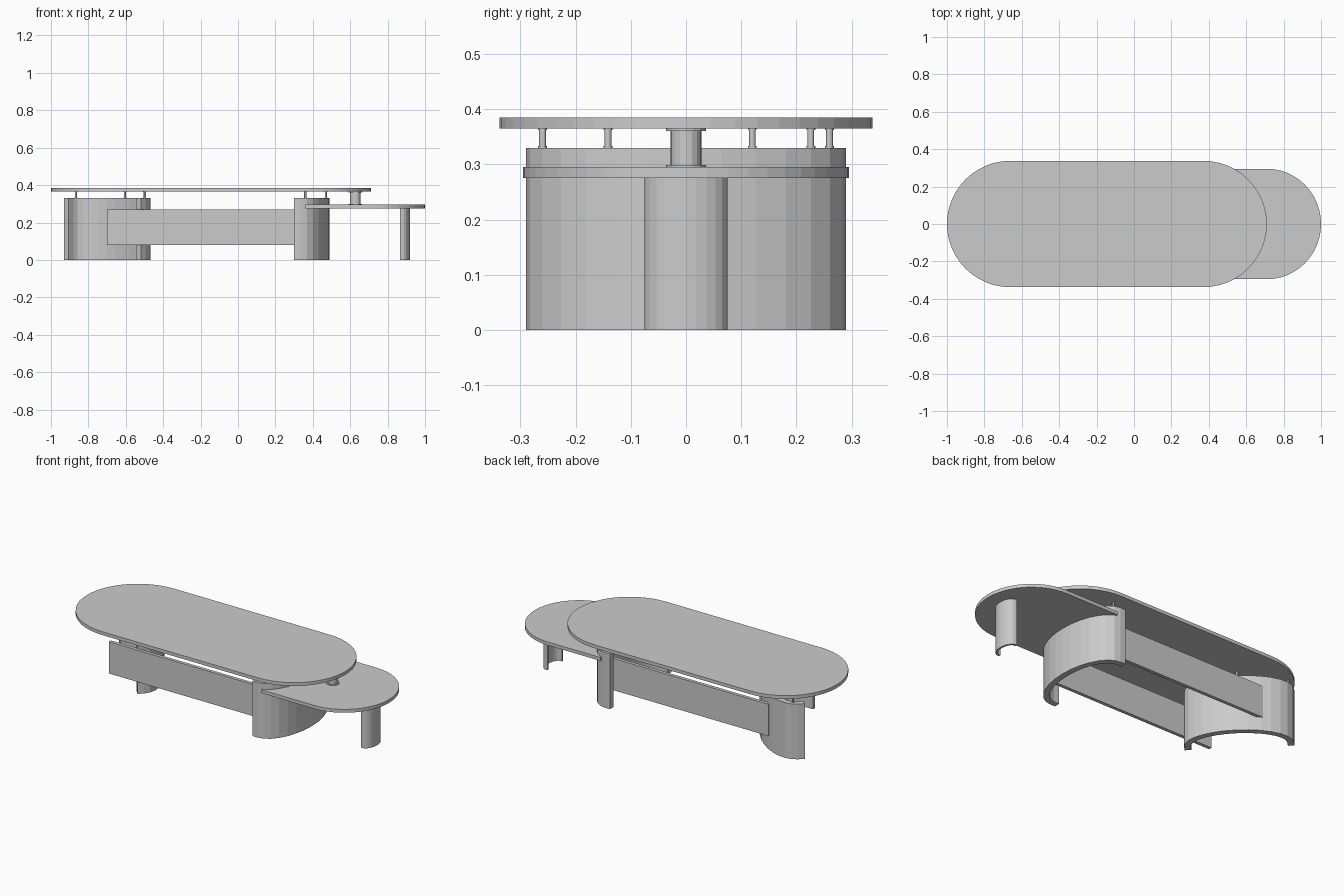
import bpy, bmesh
from math import sin, cos, pi, radians
from mathutils import Matrix

if "Cube" in bpy.data.objects:
    bpy.data.objects.remove(bpy.data.objects["Cube"])


def prism(name, outline, z0, z1, matrix=Matrix()):
    """Extrude a closed 2D outline from z0 to z1."""
    bm = bmesh.new()
    face = bm.faces.new([bm.verts.new((x, y, z0)) for x, y in outline])
    top = bmesh.ops.extrude_face_region(bm, geom=[face])["geom"]
    bmesh.ops.translate(bm, vec=(0, 0, z1 - z0),
                        verts=[v for v in top if isinstance(v, bmesh.types.BMVert)])
    bmesh.ops.transform(bm, matrix=matrix, verts=bm.verts)
    bmesh.ops.recalc_face_normals(bm, faces=bm.faces)
    me = bpy.data.meshes.new(name)
    bm.to_mesh(me)
    bm.free()
    ob = bpy.data.objects.new(name, me)
    bpy.context.collection.objects.link(ob)
    return ob


def half_round(cx, rx, ry, n, start=-90, end=90):
    angles = [radians(start + (end - start) * i / n) for i in range(n + 1)]
    return [(cx + rx * cos(a), ry * sin(a)) for a in angles]


def curved_wall(depth, half, stub, t, n):
    """Bowed wall bulging to +x, with short straight stubs at both ends."""
    outer = half_round(stub, depth - stub, half, n)
    inner = half_round(stub, depth - stub - t, half - t, n)
    return ([(0, -half)] + outer + [(0, half), (0, half - t)]
            + inner[::-1] + [(0, t - half)])


def cylinder(name, x, y, r, z0, z1, n=16):
    ring = [(x + r * cos(2 * pi * i / n), y + r * sin(2 * pi * i / n)) for i in range(n)]
    return prism(name, ring, z0, z1)


def spacer(name, x, y, r, flange, z0, z1, t):
    """Round post with a thin flange at each end."""
    cylinder(name, x, y, r, z0, z1)
    cylinder(name + "_lower_flange", x, y, flange, z0, z0 + t)
    cylinder(name + "_upper_flange", x, y, flange, z1 - t, z1)


# main tabletop and lower side shelf
prism("tabletop", half_round(0.37, 0.34, 0.338, 24)
      + half_round(-0.66, 0.34, 0.338, 24, 90, 270), 0.365, 0.385)
prism("side_shelf", [(0.36, -0.295)] + half_round(0.71, 0.29, 0.295, 24)
      + [(0.36, 0.295)], 0.275, 0.295)

# two identical bowed legs, the left one turned 45 degrees, each with three pegs
wall = curved_wall(0.19, 0.29, 0.035, 0.035, 14)
for side, x, angle in (("right", 0.30, 0), ("left", -0.725, 45)):
    m = Matrix.Translation((x, 0, 0)) @ Matrix.Rotation(radians(angle), 4, 'Z')
    prism(side + "_leg", wall, 0, 0.33, m)
    for i, (px, py) in enumerate(((0.06, -0.26), (0.17, 0), (0.06, 0.26))):
        p = m @ Matrix.Translation((px, py, 0)).translation
        spacer(f"{side}_peg_{i + 1}", p.x, p.y, 0.006, 0.008, 0.33, 0.365, 0.003)

# small bowed leg under the shelf
prism("shelf_leg", curved_wall(0.055, 0.075, 0.01, 0.012, 12), 0, 0.275,
      Matrix.Translation((0.865, 0, 0)))

# two long rails joining the legs
for name, y in (("front_rail", -0.21), ("back_rail", 0.21)):
    prism(name, [(-0.70, y - 0.01), (0.38, y - 0.01), (0.38, y + 0.01), (-0.70, y + 0.01)],
          0.08, 0.27)

# post holding the tabletop above the shelf
spacer("shelf_post", 0.627, 0, 0.028, 0.036, 0.295, 0.365, 0.004)
